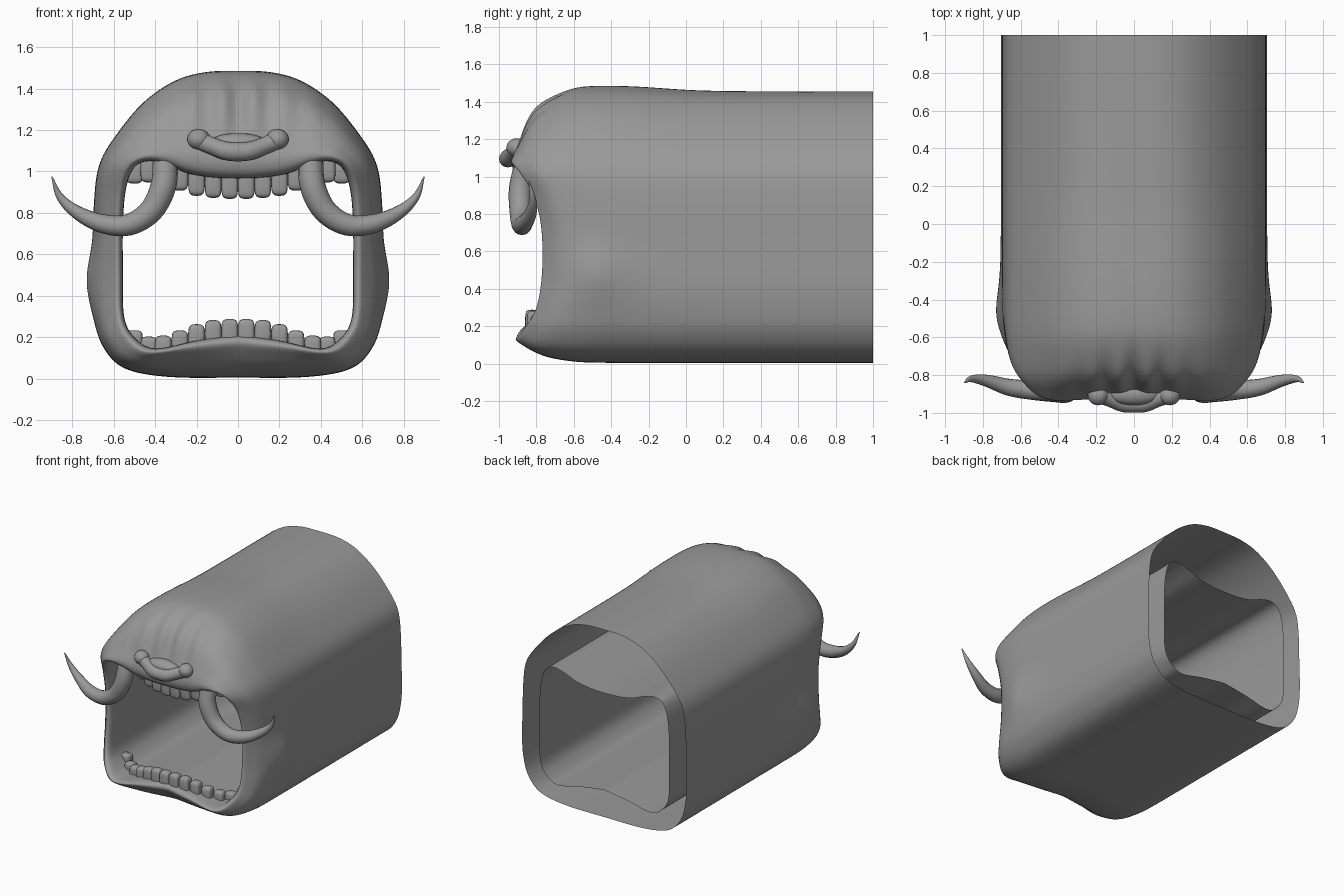
import bpy, bmesh
from math import cos, pi, exp
from mathutils import Vector

cube = bpy.data.objects.get("Cube")
if cube:
    bpy.data.objects.remove(cube, do_unlink=True)

grey = bpy.data.materials.new("plain_grey")
grey.use_nodes = True
COLOUR = (0.32, 0.32, 0.32, 1)
grey.diffuse_color = COLOUR
grey.node_tree.nodes["Principled BSDF"].inputs["Base Color"].default_value = COLOUR


def resample(points, steps):
    """Smooth spline through tuples of any length."""
    pts = [Vector(p) for p in points]
    pts = [2 * pts[0] - pts[1]] + pts + [2 * pts[-1] - pts[-2]]
    out = []
    for a, b, c, d in zip(pts, pts[1:], pts[2:], pts[3:]):
        for i in range(steps):
            t = i / steps
            out.append(0.5 * (2 * b + (c - a) * t + (2 * a - 5 * b + 4 * c - d) * t * t
                              + (3 * b - a - 3 * c + d) * t ** 3))
    return out + [pts[-2]]


def finish(obj, subdivisions=0):
    obj.data.materials.append(grey)
    if subdivisions:
        mod = obj.modifiers.new("Smooth", "SUBSURF")
        mod.levels = mod.render_levels = subdivisions
    for poly in obj.data.polygons:
        poly.use_smooth = True
    return obj


def mesh_object(name, bm, subdivisions=0):
    bmesh.ops.recalc_face_normals(bm, faces=bm.faces)
    mesh = bpy.data.meshes.new(name)
    bm.to_mesh(mesh)
    bm.free()
    obj = bpy.data.objects.new(name, mesh)
    bpy.context.collection.objects.link(obj)
    return finish(obj, subdivisions)


def tube(name, path):
    """Tapered round tube; path entries are x, y, z, radius."""
    pts = [Vector((p[0], p[1], p[2])) for p in path]
    bm = bmesh.new()
    sides, rings = 16, []
    for i, p in enumerate(pts):
        along = (pts[min(i + 1, len(pts) - 1)] - pts[max(i - 1, 0)]).normalized()
        u = along.cross(Vector((0, 1, 0))).normalized()
        v = along.cross(u)
        ring = []
        for k in range(sides):
            a = Vector((cos(2 * pi * k / sides), cos(2 * pi * k / sides - pi / 2)))
            ring.append(bm.verts.new(p + (u * a.x + v * a.y) * path[i][3]))
        rings.append(ring)
    for r, s in zip(rings, rings[1:]):
        for k in range(sides):
            n = (k + 1) % sides
            bm.faces.new((r[k], r[n], s[n], s[k]))
    bm.faces.new(rings[0])
    bm.faces.new(rings[-1])
    return mesh_object(name, bm)


def blob(name, centre, size):
    bm = bmesh.new()
    bmesh.ops.create_uvsphere(bm, u_segments=24, v_segments=14, radius=1)
    for v in bm.verts:
        v.co = Vector(c + s * q for c, s, q in zip(centre, size, v.co))
    return mesh_object(name, bm)


# Half profiles from top centre to bottom centre: outer (x, z), mouth (x, z, lip y)
OUTER = [(0, 1.455), (.15, 1.45), (.3, 1.41), (.45, 1.31), (.58, 1.17), (.67, 1.03),
         (.695, .85), (.7, .65), (.705, .45), (.695, .3), (.655, .16), (.55, .05),
         (.33, .008), (0, .005)]
MOUTH = [(0, .965, -.92), (.12, .97, -.925), (.24, .99, -.93), (.34, 1.03, -.935),
         (.43, 1.05, -.93), (.5, 1.02, -.89), (.54, .92, -.82), (.555, .75, -.775),
         (.555, .5, -.77), (.55, .3, -.80), (.5, .2, -.86), (.4, .145, -.91),
         (.2, .185, -.90), (0, .215, -.875)]
STEPS = 4
outer, mouth = resample(OUTER, STEPS), resample(MOUTH, STEPS)

# Loft stations: distance behind the lip (or fixed y), blend from outer to mouth
STATIONS = [(None, 1, 0), (None, .3, 0), (None, 0, 0), (None, -.25, 0),
            (.38, 0, 0), (.29, 0, .03), (.2, 0, .1), (.13, 0, .19), (.08, 0, .34),
            (.045, 0, .52), (.01, 0, .7), (-.004, 0, .83), (.012, 0, .95), (.05, 0, 1),
            (.15, 0, 1), (None, -.5, 1), (None, 1, 1)]


def shell_point(o, m, station):
    back, y, mix = station
    if back is not None:
        y = m[2] + back
    x, z = o[0] + (m[0] - o[0]) * mix, o[1] + (m[1] - o[1]) * mix
    if mix < .9:
        skin = 1 - mix
        # brow hump and cheek swelling
        z += .04 * exp(-((y + .42) / .3) ** 2) * max(0, min(1, (z - 1.0) / .3)) * skin
        x += .035 * exp(-((y + .48) / .13) ** 2 - ((z - .48) / .15) ** 2) * min(1, x / .5)
        # folds above the nose
        fold = exp(-((y + .8) / .1) ** 2 - (x / .25) ** 2) * max(0, min(1, (z - 1.08) / .12))
        y += .022 * fold * cos(2 * pi * x / .15)
        z -= .012 * fold * cos(2 * pi * x / .15)
    return x, y, z


# Head shell: outer skin rolls over the lips into the throat, open at the back
bm = bmesh.new()
rings = []
for station in STATIONS:
    half = [shell_point(o, m, station) for o, m in zip(outer, mouth)]
    whole = half + [(-x, y, z) for x, y, z in half[-2:0:-1]]
    rings.append([bm.verts.new(p) for p in whole])
for r, s in zip(rings, rings[1:]):
    for k in range(len(r)):
        n = (k + 1) % len(r)
        bm.faces.new((r[k], r[n], s[n], s[k]))
mesh_object("head_shell", bm, 2)

# Tusks
TUSK = [(.35, -.86, 1.06, .06), (.36, -.885, .93, .062), (.42, -.885, .81, .058),
        (.53, -.88, .742, .052), (.66, -.865, .75, .045), (.78, -.83, .805, .032),
        (.86, -.82, .88, .018), (.898, -.84, .975, .003)]
for side, label in ((1, "left"), (-1, "right")):
    tube(label + "_tusk", [(p[0] * side, p[1], p[2], p[3]) for p in resample(TUSK, 6)])
    blob(label + "_nostril_wing", (.19 * side, -.905, 1.155), (.055, .055, .05))

# Nose: drooping front bar under a short bridge
NOSE = [(.2, -.9, 1.155, .045), (.13, -.925, 1.125, .042), (.06, -.95, 1.1, .045)]
bar = NOSE + [(0, -.953, 1.095, .046)] + [(-x, y, z, r) for x, y, z, r in reversed(NOSE)]
tube("nose_bar", resample(bar, 5))
blob("nose_bridge", (0, -.90, 1.135), (.14, .06, .05))


def tooth(name, x, y, low, high, width):
    bm = bmesh.new()
    bmesh.ops.create_cube(bm, size=1)
    bmesh.ops.bevel(bm, geom=bm.edges[:], offset=.16, segments=1, affect='EDGES')
    for v in bm.verts:
        v.co = Vector((x + v.co.x * width, y + v.co.y * .075,
                       (low + high) / 2 + v.co.z * (high - low)))
    mesh_object(name, bm, 2)


# Teeth follow an arch that runs back toward the cheeks: x, free end, rooted end
UPPER = [(.04, .865, 1.02), (.12, .87, 1.02), (.2, .88, 1.04), (.28, .905, 1.06),
         (.36, .93, 1.07), (.43, .945, 1.08), (.5, .94, 1.05)]
LOWER = [(.04, .29, .16), (.12, .285, .15), (.2, .265, .13), (.28, .235, .11),
         (.36, .21, .1), (.43, .205, .1), (.5, .235, .14)]
for row, teeth, front in (("upper", UPPER, -.81), ("lower", LOWER, -.825)):
    for i, (x, tip, root) in enumerate(teeth):
        for side, label in ((1, "left"), (-1, "right")):
            tooth(f"{row}_{label}_tooth_{i + 1}", side * x, front + .7 * x * x,
                  min(tip, root), max(tip, root), .084)
